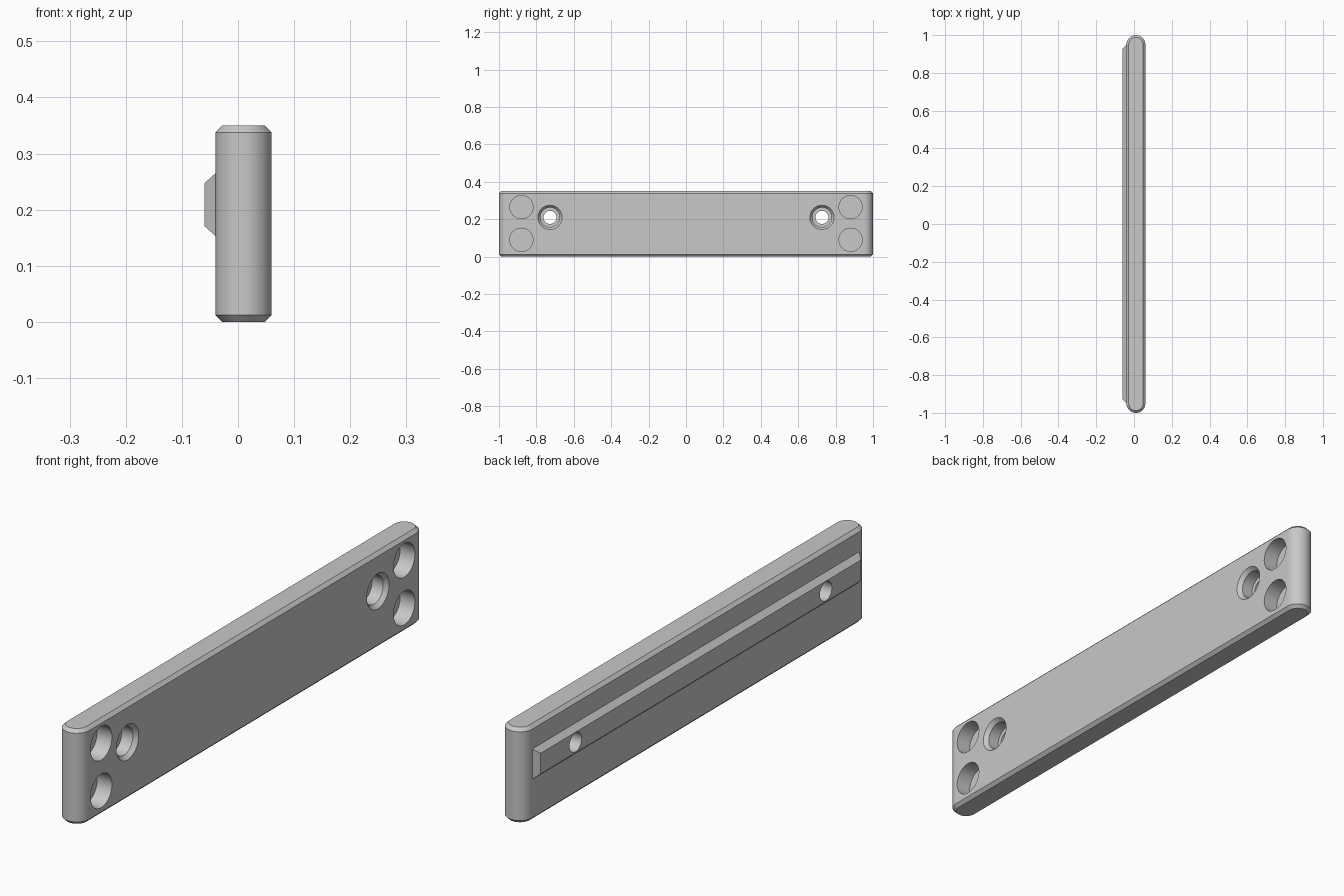
import bpy, bmesh
from math import sin, cos, pi

default = bpy.data.objects.get("Cube")
if default:
    bpy.data.objects.remove(default, do_unlink=True)

# Single matt grey for the whole model
GREY = (0.58, 0.58, 0.58, 1)
grey = bpy.data.materials.new("plain_grey")
grey.use_nodes = True
grey.diffuse_color = GREY
grey.node_tree.nodes["Principled BSDF"].inputs["Base Color"].default_value = GREY

HEIGHT, HALF = 0.35, 1.0
BACK_X, FACE_X = -0.04, 0.06
MID_X, END_R = (BACK_X + FACE_X) / 2, (FACE_X - BACK_X) / 2
CHAMFER = 0.012
HOLE_Z = 0.21


def loft(name, solids):
    """Make one object from solids, each a stack of matching point rings."""
    bm = bmesh.new()
    for rings in solids:
        loops = [[bm.verts.new(p) for p in ring] for ring in rings]
        n = len(loops[0])
        for a, b in zip(loops, loops[1:]):
            for i in range(n):
                j = (i + 1) % n
                bm.faces.new((a[i], a[j], b[j], b[i]))
        bm.faces.new(loops[0][::-1])
        bm.faces.new(loops[-1])
    bmesh.ops.recalc_face_normals(bm, faces=bm.faces)
    mesh = bpy.data.meshes.new(name)
    bm.to_mesh(mesh)
    bm.free()
    mesh.materials.append(grey)
    obj = bpy.data.objects.new(name, mesh)
    bpy.context.collection.objects.link(obj)
    return obj


def stadium(inset, z, steps=24):
    """Outline with fully rounded ends, seen from above."""
    r = END_R - inset
    points = []
    for side in (1, -1):
        for i in range(steps + 1):
            a = pi * i / steps
            points.append((MID_X + side * r * cos(a),
                           side * (HALF - END_R + r * sin(a)), z))
    return points


def rectangle(x, half_y, z0, z1):
    return [(x, -half_y, z0), (x, half_y, z0), (x, half_y, z1), (x, -half_y, z1)]


def bore(y, z, profile, steps=48):
    """Turned cutter along x from (x, radius) pairs."""
    return [[(x, y + r * cos(2 * pi * i / steps), z + r * sin(2 * pi * i / steps))
             for i in range(steps)] for x, r in profile]


# Plate with rounded ends and chamfered top and bottom
plate = loft("plate", [[stadium(CHAMFER, 0), stadium(0, CHAMFER),
                        stadium(0, HEIGHT - CHAMFER), stadium(CHAMFER, HEIGHT)]])

# Bevelled locating rail on the rear face
rail = loft("locating_rail", [[rectangle(BACK_X, 0.95, 0.153, 0.265),
                               rectangle(-0.06, 0.93, 0.171, 0.247)]])

# Cutters: stepped screw holes and round blind pockets
SCREW = [(0.08, 0.082), (0.045, 0.052), (0.0, 0.052), (0.0, 0.035), (-0.1, 0.035)]
POCKET = [(0.08, 0.062), (0.0, 0.062)]
holes = []
for side in (-1, 1):
    holes.append(bore(side * 0.727, HOLE_Z, SCREW))
    for z in (0.09, 0.265):
        holes.append(bore(side * 0.88, z, POCKET))
cutter = loft("hole_cutter", holes)
cutter.hide_render = True

# Cut the holes, then shade with crisp edges
for part in (plate, rail):
    bpy.ops.object.select_all(action="DESELECT")
    part.select_set(True)
    bpy.context.view_layer.objects.active = part
    cut = part.modifiers.new("holes", "BOOLEAN")
    cut.operation = "DIFFERENCE"
    cut.solver = "EXACT"
    cut.object = cutter
    bpy.ops.object.modifier_apply(modifier=cut.name)
    bpy.ops.object.shade_smooth_by_angle(angle=pi / 6)
    flat = part.modifiers.new("flat_faces", "WEIGHTED_NORMAL")
    flat.keep_sharp = True

bpy.data.objects.remove(cutter, do_unlink=True)
